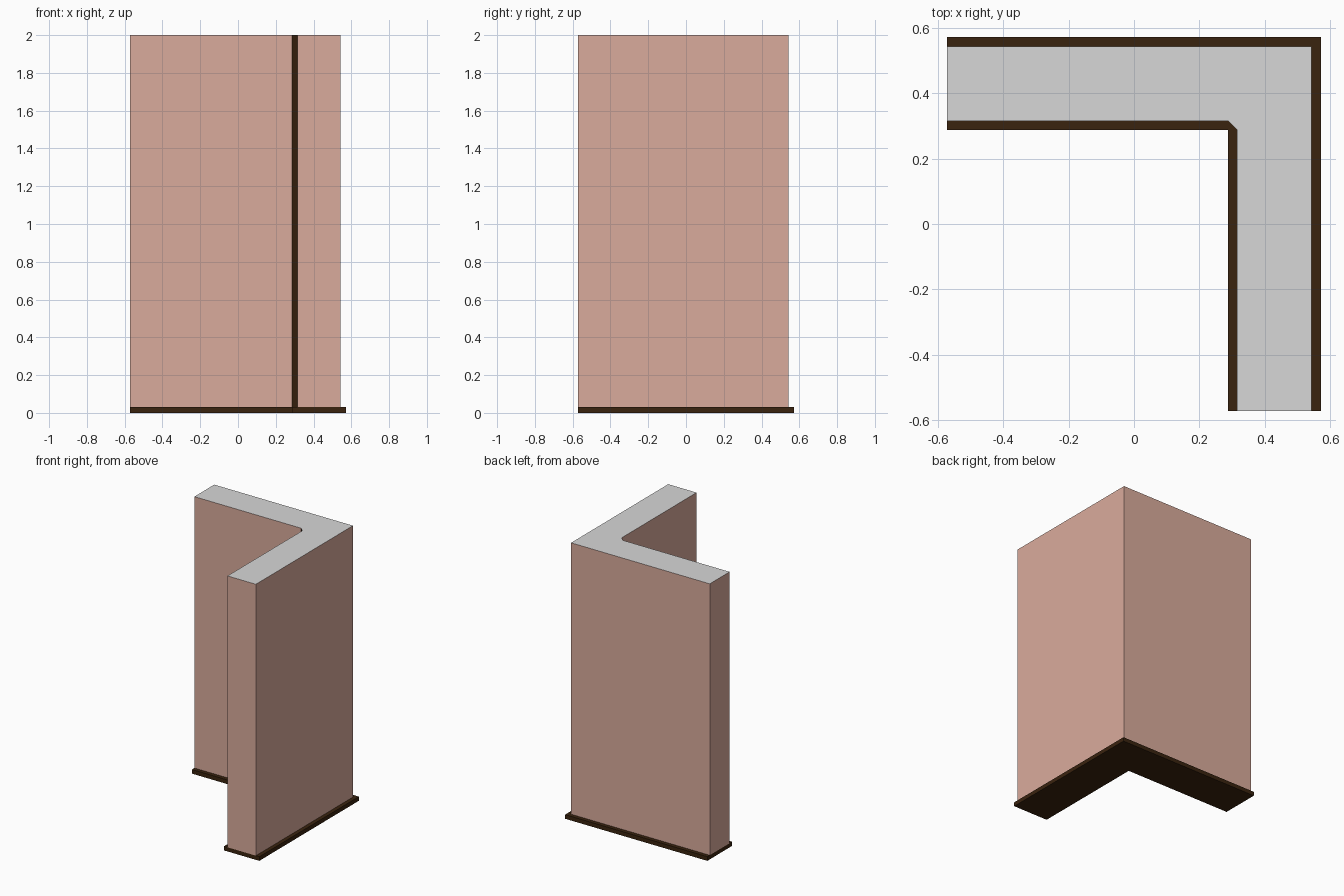
import bpy, bmesh

if "Cube" in bpy.data.objects:
    bpy.data.objects.remove(bpy.data.objects["Cube"])


def material(name, rgb):
    m = bpy.data.materials.new(name)
    m.diffuse_color = (*rgb, 1.0)
    m.use_nodes = True
    m.node_tree.nodes["Principled BSDF"].inputs["Base Color"].default_value = m.diffuse_color
    return m


plaster = material("pink plaster", (0.70, 0.41, 0.335))
top_grey = material("light grey", (0.68, 0.68, 0.68))
dark_wood = material("dark wood", (0.042, 0.017, 0.0045))


def extruded(name, outline, z0, z1, mats, rule):
    """Extrude a closed plan outline and colour its faces by normal."""
    bm = bmesh.new()
    face = bm.faces.new([bm.verts.new((x, y, z0)) for x, y in outline])
    out = bmesh.ops.extrude_face_region(bm, geom=[face], use_keep_orig=True)
    verts = [g for g in out["geom"] if isinstance(g, bmesh.types.BMVert)]
    bmesh.ops.translate(bm, verts=verts, vec=(0, 0, z1 - z0))
    bmesh.ops.recalc_face_normals(bm, faces=bm.faces)
    bm.normal_update()
    for f in bm.faces:
        f.material_index = rule(f.normal)
    me = bpy.data.meshes.new(name)
    bm.to_mesh(me)
    bm.free()
    for m in mats:
        me.materials.append(m)
    ob = bpy.data.objects.new(name, me)
    bpy.context.collection.objects.link(ob)
    return ob


END = -0.571      # free ends of both wall arms
OUT, IN = 0.543, 0.315   # outer and inner wall planes
B_OUT, B_IN = 0.571, 0.287  # outer and inner baseboard planes
BASE_H = 0.03


def wall_rule(n):
    if n.z > 0.9:
        return 1                      # capped top
    if n.x < -0.3 and n.y < -0.3:
        return 2                      # corner trim strip
    return 0


# Corner wall with a narrow bevelled trim strip along the inner corner
extruded("corner_wall",
         [(END, OUT), (END, IN), (B_IN, IN), (IN, B_IN), (IN, END), (OUT, END), (OUT, OUT)],
         BASE_H, 2.0, [plaster, top_grey, dark_wood], wall_rule)

# Baseboard plinth, flush with the wall ends and proud of its long sides
extruded("baseboard",
         [(END, B_OUT), (END, B_IN), (B_IN, B_IN), (B_IN, END), (B_OUT, END), (B_OUT, B_OUT)],
         0.0, BASE_H, [dark_wood], lambda n: 0)
